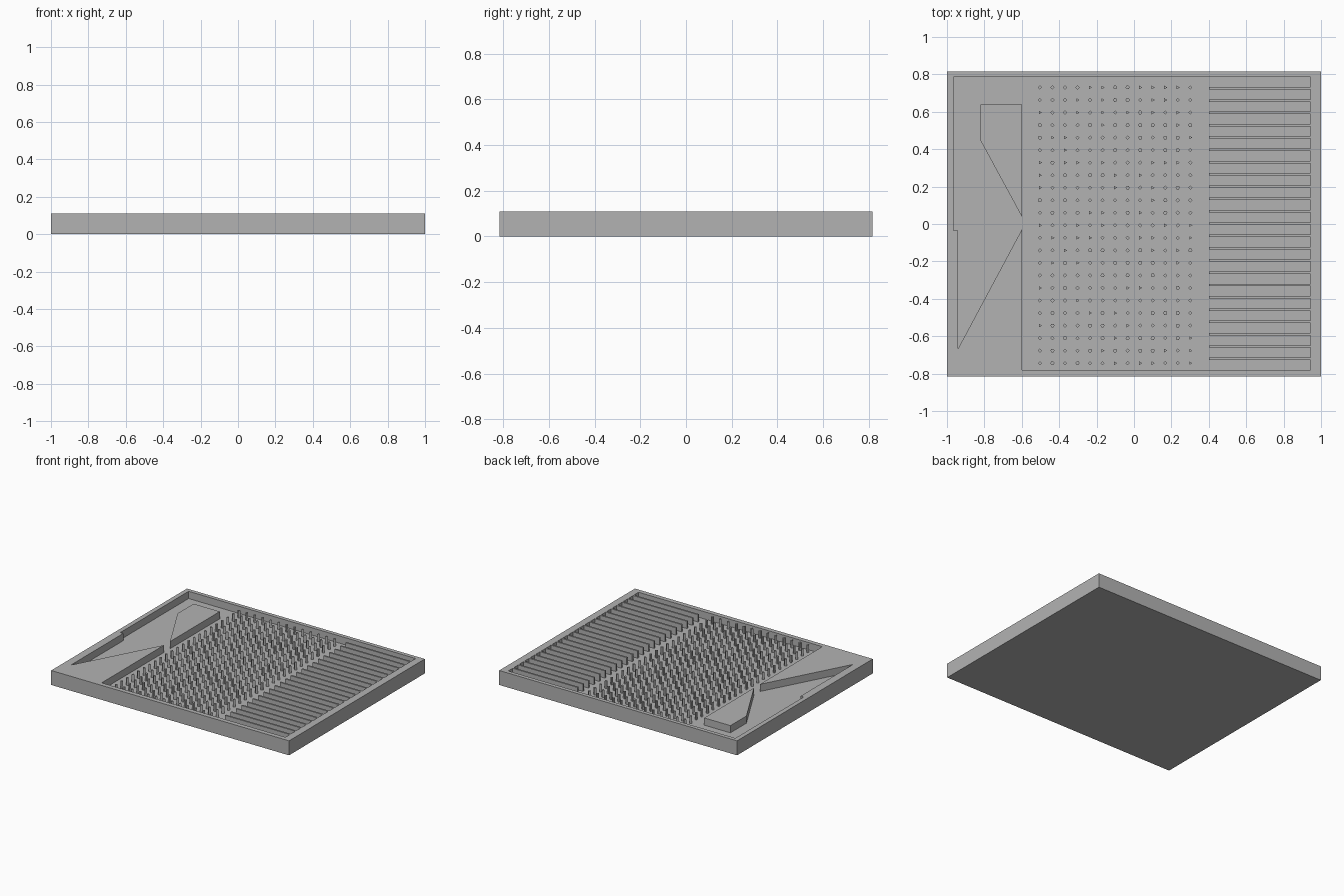
import bpy, bmesh, math, random

cube = bpy.data.objects.get("Cube")
if cube:
    bpy.data.objects.remove(cube, do_unlink=True)

random.seed(4)
HEIGHT, FLOOR = 0.11, 0.055
SINK = FLOOR - 0.005          # raised parts start just under the floor
BACK, FRONT = 0.785, -0.78    # pocket walls
RIGHT_WALL = 0.945

grey = bpy.data.materials.new("plain grey")
grey.use_nodes = True
colour = (0.45, 0.45, 0.45, 1)
grey.diffuse_color = colour
grey.node_tree.nodes["Principled BSDF"].inputs["Base Color"].default_value = colour


def add_prism(bm, outline, z0, z1):
    """Extrude a counter-clockwise outline from z0 to z1."""
    low = [bm.verts.new((x, y, z0)) for x, y in outline]
    high = [bm.verts.new((x, y, z1)) for x, y in outline]
    bm.faces.new(low[::-1])
    bm.faces.new(high)
    for i in range(len(low)):
        j = (i + 1) % len(low)
        bm.faces.new((low[i], low[j], high[j], high[i]))


def rectangle(x0, x1, y0, y1):
    return [(x0, y0), (x1, y0), (x1, y1), (x0, y1)]


def make_object(name, outlines, z0, z1):
    bm = bmesh.new()
    for outline in outlines:
        add_prism(bm, outline, z0, z1)
    mesh = bpy.data.meshes.new(name)
    bm.to_mesh(mesh)
    bm.free()
    mesh.materials.append(grey)
    obj = bpy.data.objects.new(name, mesh)
    bpy.context.collection.objects.link(obj)
    return obj


# Tray with a stepped, notched pocket
tray = make_object("tray", [rectangle(-1, 1, -0.815, 0.815)], 0, HEIGHT)
pocket = [(-0.965, BACK), (-0.965, -0.035), (-0.94, -0.035), (-0.94, -0.665),
          (-0.6, -0.03), (-0.6, FRONT), (RIGHT_WALL, FRONT), (RIGHT_WALL, BACK)]
cutter = make_object("pocket_cutter", [pocket], FLOOR, HEIGHT + 0.1)
cutter.hide_render = True
cut = tray.modifiers.new("pocket", "BOOLEAN")
cut.operation = "DIFFERENCE"
cut.solver = "EXACT"
cut.object = cutter
bpy.context.view_layer.objects.active = tray
bpy.ops.object.modifier_apply(modifier=cut.name)
bpy.data.objects.remove(cutter, do_unlink=True)

# Flow-dividing island
island = [(-0.82, 0.638), (-0.82, 0.445), (-0.6, 0.04), (-0.6, 0.638)]
make_object("island", [island], SINK, HEIGHT)

# Thin parallel fins joined to the right wall
FINS, THICK = 23, 0.013
gap = (BACK - FRONT - FINS * THICK) / (FINS + 1)
fins = []
for i in range(FINS):
    y = FRONT + gap + i * (gap + THICK)
    fins.append(rectangle(0.4, RIGHT_WALL, y, y + THICK))
make_object("fins", fins, SINK, HEIGHT)

# Field of small pins with mixed side counts
PITCH, RADIUS = 0.067, 0.011
pins = []
for column in range(13):
    for row in range(23):
        sides = random.choice((3, 4, 4, 6))
        cx, cy = -0.503 + column * PITCH, 0.73 - row * PITCH
        pins.append([(cx + RADIUS * math.cos(math.tau * k / sides),
                      cy + RADIUS * math.sin(math.tau * k / sides))
                     for k in range(sides)])
make_object("pins", pins, SINK, HEIGHT)
